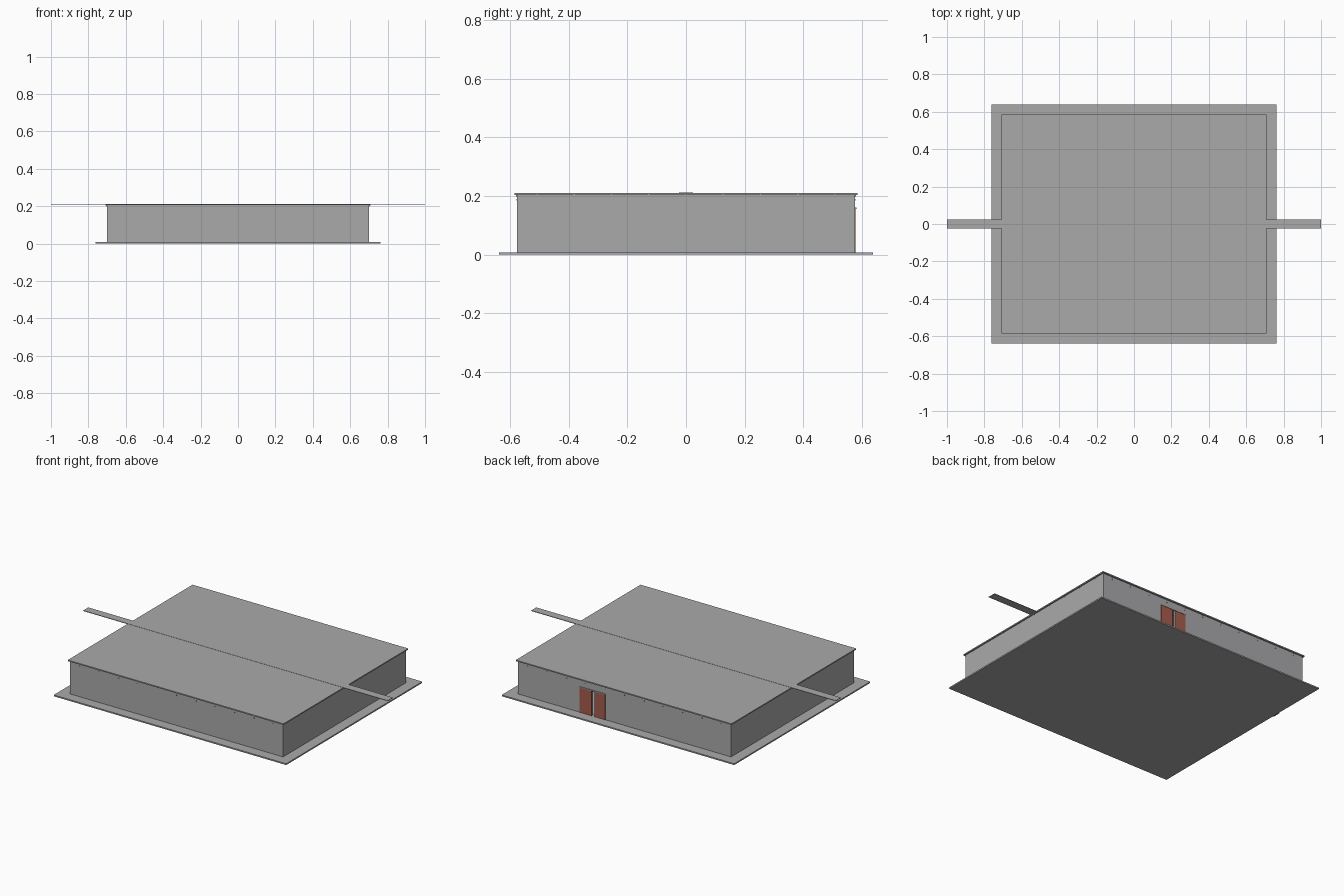
import bpy, bmesh
from mathutils import Matrix, Vector

if "Cube" in bpy.data.objects:
    bpy.data.objects.remove(bpy.data.objects["Cube"])


def material(name, color):
    mat = bpy.data.materials.new(name)
    mat.use_nodes = True
    mat.diffuse_color = (*color, 1)
    mat.node_tree.nodes["Principled BSDF"].inputs["Base Color"].default_value = (*color, 1)
    return mat


grey = material("concrete grey", (0.4, 0.4, 0.41))
brown = material("door brown", (0.38, 0.11, 0.07))


def boxes(name, mat, spans):
    """One object made of boxes, each given as its lowest and highest corner."""
    bm = bmesh.new()
    for low, high in spans:
        low, high = Vector(low), Vector(high)
        place = Matrix.Translation((low + high) / 2) @ Matrix.Diagonal((*(high - low), 1))
        bmesh.ops.create_cube(bm, size=1, matrix=place)
    mesh = bpy.data.meshes.new(name)
    bm.to_mesh(mesh)
    bm.free()
    mesh.materials.append(mat)
    obj = bpy.data.objects.new(name, mesh)
    bpy.context.collection.objects.link(obj)
    return obj


# Main dimensions
WX, WY, T = 0.70, 0.577, 0.01
FLOOR, EAVES, ROOF = 0.008, 0.203, 0.21
DOOR_L, DOOR_R, DOOR_TOP = 0.125, 0.293, 0.156
GAP_L, GAP_R = 0.197, 0.214

# Ground slab
boxes("ground_slab", grey, [((-0.763, -0.638, 0), (0.763, 0.638, FLOOR))])

# Hollow walls with a narrow opening between the back doors
boxes("front_wall", grey, [((-WX, -WY, FLOOR), (WX, -WY + T, EAVES))])
for side, name in ((-1, "right_wall"), (1, "left_wall")):
    inner, outer = sorted((side * (WX - T), side * WX))
    boxes(name, grey, [((inner, -WY + T, FLOOR), (outer, WY - T, EAVES))])
boxes("back_wall", grey, [
    ((-WX, WY - T, FLOOR), (GAP_L, WY, EAVES)),
    ((GAP_R, WY - T, FLOOR), (WX, WY, EAVES)),
    ((GAP_L, WY - T, DOOR_TOP), (GAP_R, WY, EAVES)),
])

# Flat roof and the long beam across it
boxes("roof", grey, [((-0.708, -0.585, EAVES), (0.708, 0.585, ROOF))])
boxes("roof_beam", grey, [((-1, -0.024, 0.208), (1, 0.024, 0.2112))])

# Joist ends and brackets just under the eaves
ends = []
brackets = []
for i in range(-5, 6):
    x = i * 0.127
    ends.append(((x - 0.002, -WY - 0.003, 0.198), (x + 0.002, WY + 0.003, EAVES)))
    for y in (-WY, WY):
        brackets.append(((x - 0.003, y - 0.002, 0.185), (x + 0.003, y + 0.002, 0.19)))
for i in range(-4, 5):
    y = i * 0.127
    ends.append(((-WX - 0.003, y - 0.002, 0.199), (WX + 0.003, y + 0.002, EAVES)))
boxes("joists", grey, ends)
boxes("eaves_brackets", grey, brackets)

# Pair of sliding doors with their top rail
boxes("right_door", brown, [((DOOR_L, WY - 0.002, FLOOR), (GAP_L, WY + 0.002, DOOR_TOP))])
boxes("left_door", brown, [((GAP_R, WY - 0.002, FLOOR), (DOOR_R, WY + 0.002, DOOR_TOP))])
boxes("door_rail", grey, [((DOOR_L, WY - 0.002, DOOR_TOP), (DOOR_R, WY + 0.004, 0.161))])
